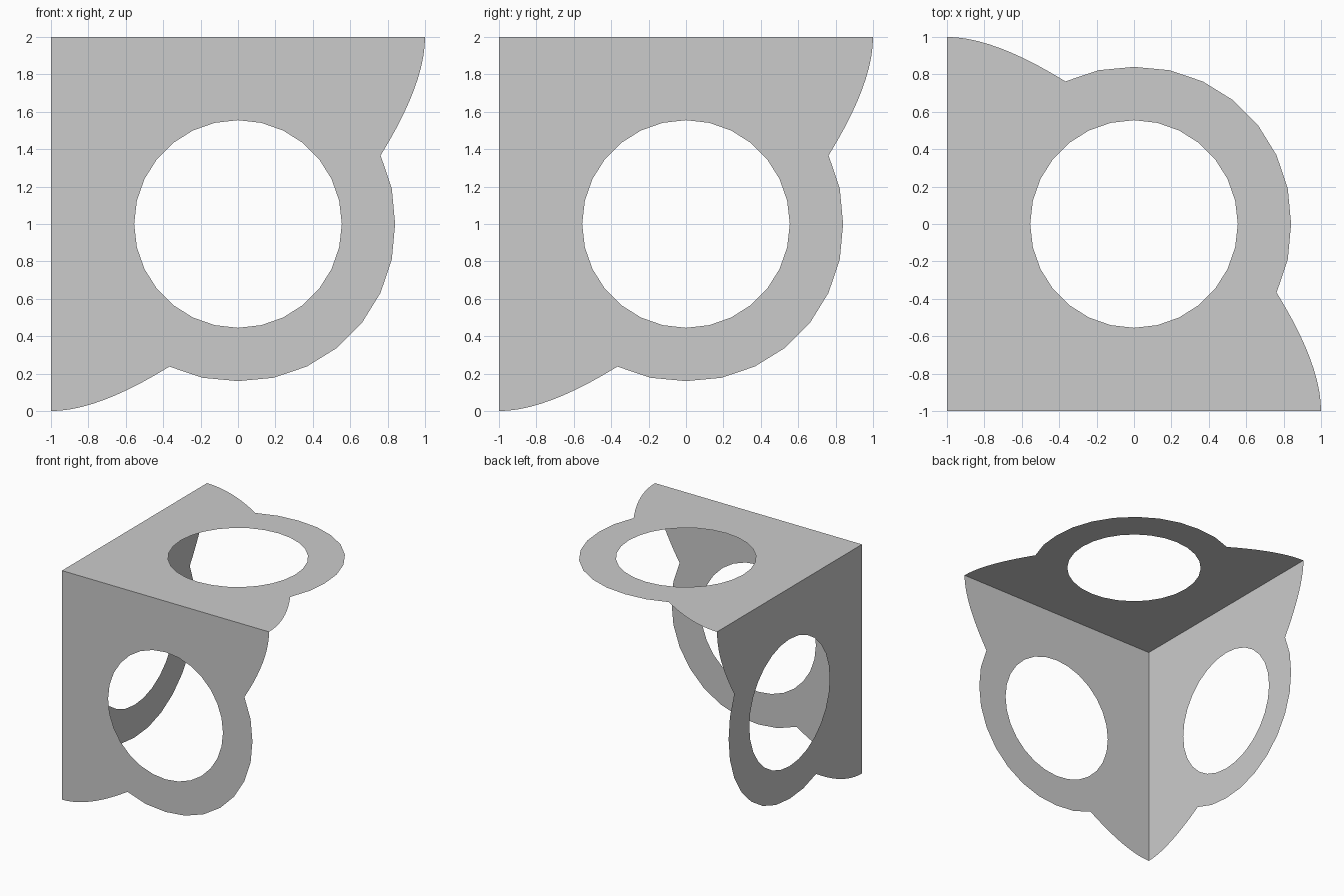
import bpy, bmesh, math
from mathutils import Vector

if "Cube" in bpy.data.objects:
    bpy.data.objects.remove(bpy.data.objects["Cube"])

SIDES = 28
STEP = 2 * math.pi / SIDES


def ring_point(i):
    # rim around the hole, very slightly fuller on the diagonals
    a = i * STEP
    r = 0.84 + 0.008 * abs(math.sin(2 * a))
    return (r * math.cos(a), r * math.sin(a))


def flare(n=10):
    # curved tip running from the plate corner to the rim
    p0, c, p1 = Vector((1, -1)), Vector((1, -0.75)), Vector(ring_point(-2))
    return [tuple(p0 * (1 - t) ** 2 + c * 2 * t * (1 - t) + p1 * t * t)
            for t in (k / n for k in range(n))]


# Plate outline (symmetric about the diagonal) and round hole
tip = flare()
outline = [(-1, -1)] + tip + [ring_point(i) for i in range(-2, 10)]
outline += [(v, u) for u, v in reversed(tip)]
hole = [(0.555 * math.cos(i * STEP), 0.555 * math.sin(i * STEP)) for i in range(SIDES)]


def make_plate(name, place, normal):
    bm = bmesh.new()
    edges = []
    for loop in (outline, hole):
        vs = [bm.verts.new(place(u, v)) for u, v in loop]
        edges += [bm.edges.new((vs[i - 1], vs[i])) for i in range(len(vs))]
    n = Vector(normal)
    bmesh.ops.triangle_fill(bm, edges=edges, use_beauty=True, normal=n)
    bm.normal_update()
    for f in bm.faces:
        if f.normal.dot(n) < 0:
            f.normal_flip()
    mesh = bpy.data.meshes.new(name)
    bm.to_mesh(mesh)
    bm.free()
    bpy.context.collection.objects.link(bpy.data.objects.new(name, mesh))


# Three thin plates meeting at one corner
make_plate("top_plate", lambda u, v: (u, v, 2), (0, 0, 1))
make_plate("front_plate", lambda u, v: (u, -1, 1 - v), (0, -1, 0))
make_plate("left_plate", lambda u, v: (-1, u, 1 - v), (-1, 0, 0))
